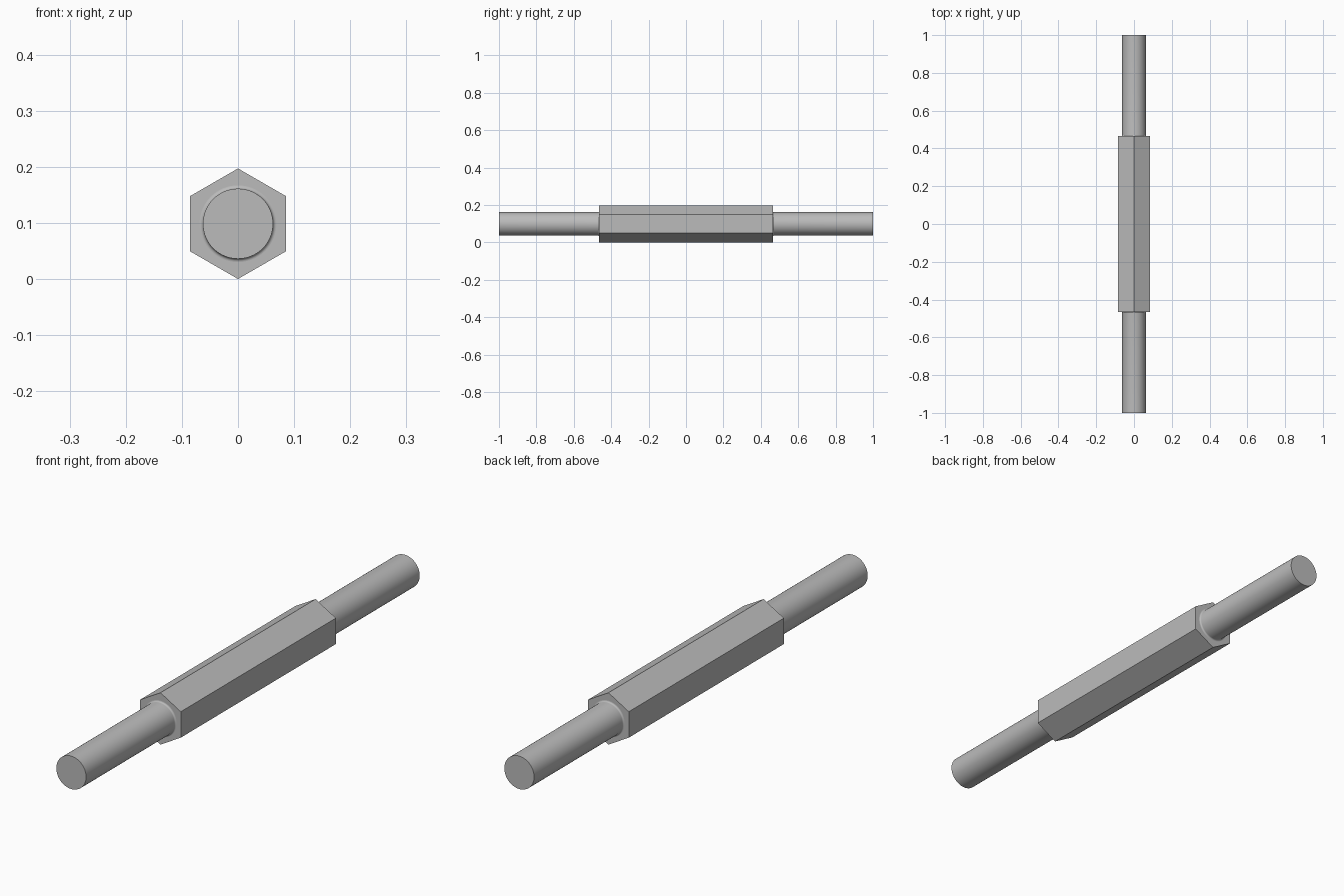
import bpy, bmesh, math
from mathutils import Vector

cube = bpy.data.objects.get("Cube")
if cube:
    bpy.data.objects.remove(cube, do_unlink=True)

HEX_R = 0.0985       # corner radius, also the axis height
HEX_HALF = 0.465
ROD_R = 0.0625
FILLET = 0.006

steel = bpy.data.materials.new("grey steel")
steel.use_nodes = True
grey = (0.5, 0.5, 0.5, 1)
steel.diffuse_color = grey
steel.node_tree.nodes["Principled BSDF"].inputs["Base Color"].default_value = grey

# Hexagonal body, corners pointing up and down
bpy.ops.mesh.primitive_cylinder_add(vertices=6, radius=HEX_R, depth=2 * HEX_HALF,
                                    location=(0, 0, HEX_R), rotation=(math.pi / 2, 0, 0))
body = bpy.context.object
body.name = "hex_body"
body.data.materials.append(steel)


def lathed_rod(name, side):
    """Round rod with a small fillet where it meets the body."""
    profile = [(ROD_R + FILLET, HEX_HALF - 0.01)]
    for i in range(7):
        a = math.pi / 2 * i / 6
        profile.append((ROD_R + FILLET * (1 - math.sin(a)),
                        HEX_HALF + FILLET * (1 - math.cos(a))))
    profile += [(ROD_R, 1), (0, 1)]
    bm = bmesh.new()
    verts = [bm.verts.new((r, side * y, 0)) for r, y in profile]
    edges = [bm.edges.new(pair) for pair in zip(verts, verts[1:])]
    bmesh.ops.spin(bm, geom=verts + edges, cent=(0, 0, 0), axis=(0, 1, 0),
                   angle=2 * math.pi, steps=64, use_duplicate=False)
    bmesh.ops.remove_doubles(bm, verts=bm.verts, dist=0.00001)
    bmesh.ops.recalc_face_normals(bm, faces=bm.faces)
    # Make sure the end cap faces outward
    cap = max(bm.faces, key=lambda f: abs(f.calc_center_median().y))
    if cap.normal.dot(Vector((0, side, 0))) < 0:
        bmesh.ops.reverse_faces(bm, faces=bm.faces)
    mesh = bpy.data.meshes.new(name)
    bm.to_mesh(mesh)
    bm.free()
    mesh.materials.append(steel)
    rod = bpy.data.objects.new(name, mesh)
    rod.location.z = HEX_R
    bpy.context.collection.objects.link(rod)
    bpy.ops.object.select_all(action="DESELECT")
    rod.select_set(True)
    bpy.context.view_layer.objects.active = rod
    bpy.ops.object.shade_smooth_by_angle(angle=math.radians(35))


# Rods at both ends
lathed_rod("front_rod", -1)
lathed_rod("back_rod", 1)
